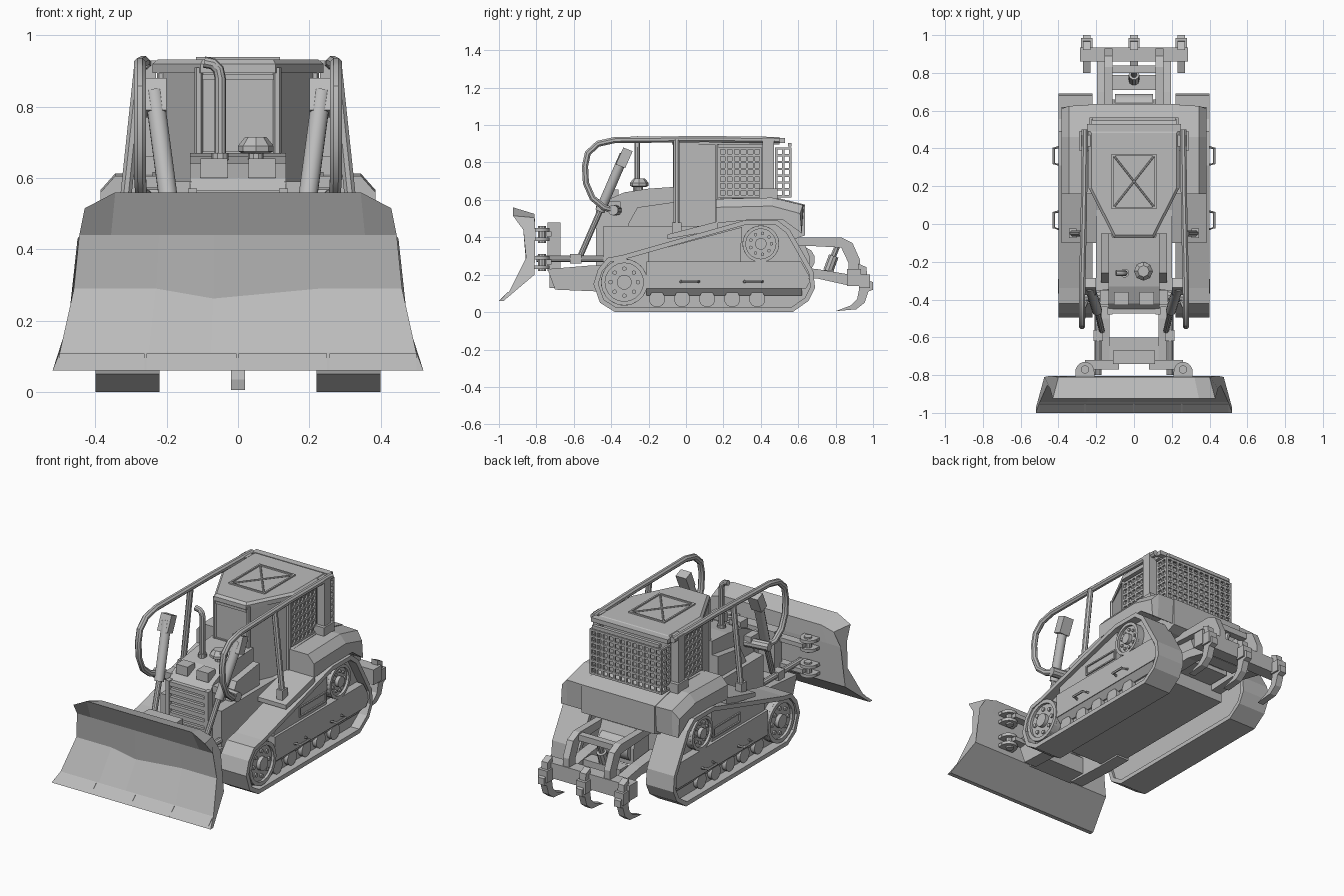
import bpy, bmesh, math
from mathutils import Vector

if "Cube" in bpy.data.objects:
    bpy.data.objects.remove(bpy.data.objects["Cube"])

grey = bpy.data.materials.new("plain_grey")
grey.diffuse_color = (0.5, 0.5, 0.5, 1)
grey.use_nodes = True
grey.node_tree.nodes["Principled BSDF"].inputs["Base Color"].default_value = grey.diffuse_color


def finish(name, bm, mirror=False, smooth=False):
    bmesh.ops.recalc_face_normals(bm, faces=bm.faces)
    if mirror:
        new = bmesh.ops.duplicate(bm, geom=bm.verts[:] + bm.edges[:] + bm.faces[:])["geom"]
        for v in (g for g in new if isinstance(g, bmesh.types.BMVert)):
            v.co.x *= -1
        bmesh.ops.reverse_faces(bm, faces=[g for g in new if isinstance(g, bmesh.types.BMFace)])
    me = bpy.data.meshes.new(name)
    bm.to_mesh(me)
    bm.free()
    me.materials.append(grey)
    ob = bpy.data.objects.new(name, me)
    bpy.context.collection.objects.link(ob)
    if smooth:
        bpy.ops.object.select_all(action='DESELECT')
        ob.select_set(True)
        bpy.context.view_layer.objects.active = ob
        bpy.ops.object.shade_smooth_by_angle(angle=math.radians(35))
    return ob


def add_loft(bm, rings, closed=False):
    vs = [[bm.verts.new(p) for p in r] for r in rings]
    n = len(vs[0])
    pairs = list(zip(vs, vs[1:])) + ([(vs[-1], vs[0])] if closed else [])
    for a, b in pairs:
        for i in range(n):
            j = (i + 1) % n
            bm.faces.new((a[i], a[j], b[j], b[i]))
    if not closed:
        bm.faces.new(vs[0])
        bm.faces.new(vs[-1])


def loft(name, rings, mirror=False):
    bm = bmesh.new()
    add_loft(bm, rings)
    return finish(name, bm, mirror)


def prism(name, yz, x0, x1, mirror=False):
    return loft(name, [[(x, y, z) for y, z in yz] for x in (x0, x1)], mirror)


def boxes(name, dims, mirror=False):
    bm = bmesh.new()
    for x0, x1, y0, y1, z0, z1 in dims:
        add_loft(bm, [[(x0, y0, z), (x1, y0, z), (x1, y1, z), (x0, y1, z)] for z in (z0, z1)])
    return finish(name, bm, mirror)


def tubes(name, paths, r, mirror=False, n=10, smooth=True):
    """Round bars swept along each list of points."""
    bm = bmesh.new()
    for path in paths:
        P = [Vector(p) for p in path]
        rings = []
        for i, p in enumerate(P):
            t = (P[min(i + 1, len(P) - 1)] - P[max(i - 1, 0)]).normalized()
            up = Vector((1, 0, 0)) if abs(t.x) < 0.8 else Vector((0, 0, 1))
            u = t.cross(up).normalized()
            w = t.cross(u)
            rings.append([p + r * (math.cos(a) * u + math.sin(a) * w)
                          for a in (2 * math.pi * (k + 0.5) / n for k in range(n))])
        add_loft(bm, rings)
    return finish(name, bm, mirror, smooth)


def inset(poly, d):
    """Move the edges of a counter-clockwise polygon inward by d."""
    out = []
    for i, p in enumerate(poly):
        p = Vector(p)
        a = (p - Vector(poly[i - 1])).normalized()
        b = (Vector(poly[(i + 1) % len(poly)]) - p).normalized()
        na, nb = Vector((-a.y, a.x)), Vector((-b.y, b.x))
        out.append(tuple(p + (na + nb) * d / (1 + na.dot(nb))))
    return out


# Blade: (y, z, half width, extra height away from the ends, dip at the middle)
profile = [(-.925, .515, .43, .045, 0), (-.87, .44, .445, 0, 0), (-.855, .29, .46, 0, .028), (-.945, .11, .50, 0, 0),
           (-1, .06, .52, 0, 0), (-.975, .06, .52, 0, 0), (-.81, .2, .475, 0, 0), (-.805, .43, .45, 0, 0),
           (-.81, .505, .40, .02, 0)]
loft("blade", [[(s * w, y, z + (h if abs(s) < 1 else 0) - (d if abs(s) < .3 else 0)) for y, z, w, h, d in profile]
               for s in (-1, -.8, -.5, -.15, .5, .8, 1)])
edge = [(-.953, .108), (-1, .06), (-.98, .06), (-.945, .10)]
for i, (a, b) in enumerate([(-.5, -.262), (-.256, -.004), (.002, .25), (.256, .5)]):
    prism(f"cutting_edge_{i + 1}", edge, a, b)
# Blade lugs, push frame and mast
lug_z = [z + o for z in (.41, .26) for o in (-.03, .022)]
boxes("blade_lugs", [(.21, .31, -.81, -.78, z, z + .018) for z in lug_z], True)
tubes("lug_ends", [[(.26, -.78, z), (.26, -.78, z + .018)] for z in lug_z], .05, True, 16)
tubes("lug_pins", [[(.26, -.77, z - .04), (.26, -.77, z + .05)] for z in (.41, .26)], .022, True)
boxes("mast", [(-.11, .11, -.74, -.67, .22, .48)])
boxes("mast_links", [(.08, .26, -.77, -.72, .405, .43), (.08, .26, -.77, -.72, .255, .28)], True)
prism("push_frame_arm", [(-.74, .23), (-.70, .12), (-.46, .11), (-.3, .11), (-.3, .24), (-.5, .25)], .13, .21, True)
boxes("push_frame_cross", [(-.15, .15, -.73, -.60, .13, .23)])
tubes("push_rods", [[(.19, -.8, .285), (.19, -.44, .285)]], .018, True)
boxes("push_rod_collars", [(.165, .215, -.62, -.56, .26, .31)], True)

# Track belts
outline = [(-.38, 0), (.57, 0), (.655, .06), (.69, .13), (.68, .22), (.555, .44), (.49, .49), (.31, .49),
           (-.34, .305), (-.42, .29), (-.47, .23), (-.495, .15), (-.46, .05)]
inner = inset(outline, .025)
bm = bmesh.new()
add_loft(bm, [[(x, y, z) for y, z in p] for x, p in
              ((.22, outline), (.40, outline), (.40, inner), (.22, inner))], closed=True)
finish("track_belt", bm, True)
prism("track_core", inset(outline, .024), .235, .345, True)
frame = [(-.21, .125), (.64, .125), (.662, .16), (.655, .2), (.615, .27), (-.21, .27)]
prism("track_frame", frame, .24, .39, True)
loft("track_frame_skirt", [[(.24, y, .13), (.39, y, .13), (.355, y, .088), (.24, y, .088)] for y in (-.21, .62)], True)
prism("track_upper_cover", [(-.2, .27), (.29, .27), (.3, .455), (-.2, .32)], .24, .375, True)
boxes("cover_window_frame", [(.37, .383, .035, .285, .29, .298), (.37, .383, .035, .285, .342, .35),
                             (.37, .383, .035, .043, .29, .35), (.37, .383, .277, .285, .29, .35)], True)


def wheel(name, y, z, r, x1, bolts):
    tubes(name, [[(.3, y, z), (x1, y, z)]], r, True, 20)
    bm = bmesh.new()
    c = [(math.cos(2 * math.pi * k / 20), math.sin(2 * math.pi * k / 20)) for k in range(20)]
    add_loft(bm, [[(x, y + q * r * u, z + q * r * v) for u, v in c]
                  for x, q in ((x1 - .01, 1), (x1 + .015, 1), (x1 + .015, .82), (x1 - .01, .82))], closed=True)
    finish(name + "_rim", bm, True)
    tubes(name + "_hub", [[(x1 - .01, y, z), (x1 + .022, y, z)]], r * .32, True, 12)
    ring = [(y + .58 * r * math.cos(a), z + .58 * r * math.sin(a)) for a in
            (2 * math.pi * k / bolts for k in range(bolts))]
    tubes(name + "_bolts", [[(x1 - .01, a, b), (x1 + .01, a, b)] for a, b in ring], r * .1, True, 6, False)


wheel("idler_wheel", -.33, .16, .125, .38, 8)
wheel("drive_sprocket", .40, .365, .098, .375, 9)
tubes("rollers", [[(.3, -.155 + .134 * i, .07), (.37, -.155 + .134 * i, .07)] for i in range(5)], .044, True, 12)
tubes("step_handles", [[(.385, y, .163), (.425, y + .01, .163), (.425, y + .09, .163), (.385, y + .1, .163)]
                       for y in (-.03, .31)], .008, True, 6, False)

# Hull, hood and radiator grille
boxes("chassis", [(-.2, .2, -.44, .52, .12, .46)])
prism("hood", [(-.46, .2), (-.455, .56), (-.42, .60), (-.33, .64), (-.2, .66), (-.05, .67), (-.05, .2)], -.135, .135)
prism("hood_side", [(-.31, .28), (-.31, .47), (-.26, .56), (-.05, .59), (-.05, .28)], .13, .175, True)
boxes("grille_slats", [(-.115, .115, -.475, -.45, .27 + .045 * i, .295 + .045 * i) for i in range(7)])
boxes("grille_frame", [(.115, .14, -.48, -.44, .2, .57)], True)
boxes("headlights", [(.03, .105, -.43, -.36, .60, .655)], True)
prism("platform", [(-.1, .39), (-.1, .415), (.17, .485), (.17, .44)], .17, .385, True)
# Exhaust and air cleaner
tubes("exhaust_pipe", [[(-.05, -.26, .63), (-.05, -.26, .88), (-.055, -.26, .905), (-.07, -.26, .92), (-.095, -.26, .925)]], .016)
tubes("exhaust_base", [[(-.05, -.26, .63), (-.05, -.26, .67)]], .024)
tubes("air_cleaner_stem", [[(.05, -.25, .63), (.05, -.25, .69)]], .022)
c8 = [(math.cos(math.pi * k / 4), math.sin(math.pi * k / 4)) for k in range(8)]
loft("air_cleaner_cap", [[(.05 + r * u, -.25 + r * v, z) for u, v in c8]
                         for r, z in ((.035, .668), (.05, .675), (.05, .69), (.03, .715))])

# Cab and roof
plan = [(-.215, .47), (.215, .47), (.215, .165), (.11, -.06), (-.11, -.06), (-.215, .165)]
loft("cab", [[(x, y, z) for x, y in plan] for z in (.45, .91)])
tubes("cab_pillars", [[(.11, -.06, .47), (.11, -.06, .91)], [(.215, .165, .47), (.215, .165, .91)]], .012, True, 6, False)
boxes("windscreen_frame", [(-.1, .1, -.068, -.055, .66, .675), (-.1, .1, -.068, -.055, .875, .89)])
roof = [(-.24, .50), (.24, .50), (.24, .19), (.105, -.075), (-.105, -.075), (-.24, .19)]
loft("roof", [[(x * s, .2 + (y - .2) * s, z) for x, y in roof] for s, z in ((1, .895), (1, .92), (.94, .932))])
boxes("roof_hatch_frame", [(-.118, .118, .08, .09, .93, .94), (-.118, .118, .36, .37, .93, .94),
                           (-.118, -.108, .08, .37, .93, .94), (.108, .118, .08, .37, .93, .94)])
tubes("roof_hatch_cross", [[(s * .11, .085, .934), (-s * .11, .365, .934)] for s in (-1, 1)], .005, n=6, smooth=False)
boxes("roof_rear_rack", [(-.25, .25, .49, .53, .905, .93), (-.22, .22, .545, .565, .885, .905)])
boxes("rear_post", [(.23, .28, .41, .47, .6, .93), (.22, .29, .39, .49, .59, .66)], True)

# Guard screens: side window screens, wrapped rear cage
t = .006
cols = [.178 + .222 * i / 6 for i in range(7)]
rows = [.62 + .255 * i / 7 for i in range(8)]
boxes("side_screen", [(.218, .23, y - t, y + t, .615, .88) for y in cols]
      + [(.218, .23, .17, .405, z - t, z + t) for z in rows], True)
boxes("rear_screen", [(x - t, x + t, .553, .565, .615, .88) for x in (-.23 + .46 * i / 12 for i in range(13))]
      + [(-.235, .235, .553, .565, z - t, z + t) for z in rows])
boxes("rear_screen_sides", [(.224, .236, y - t, y + t, .615, .88) for y in (.482, .52, .558)]
      + [(.224, .236, .475, .565, z - t, z + t) for z in rows], True)

# Rear tank and fenders
prism("rear_tank", [(.16, .4), (.16, .605), (.46, .618), (.635, .575), (.635, .41), (.58, .39)], -.24, .24)
low = [(.16, .475), (.33, .492), (.52, .492), (.62, .42)]
loft("fender", [[(x, y, z) for y, z in low + [(e, .572 - d), (.46, .612 - d), (.16, .605 - d)]]
                for x, d, e in ((.2, 0, .632), (.345, 0, .625), (.385, .045, .61))], True)

# Sweep bars with struts
tubes("sweep_bar", [[(.26, .5, .92), (.265, .1, .925), (.275, -.38, .92), (.275, -.47, .90), (.275, -.525, .85),
                     (.275, -.54, .78), (.275, -.535, .69), (.275, -.5, .61), (.272, -.44, .56), (.25, -.39, .545)]],
      .018, True, 8)
tubes("sweep_bar_trunnion", [[(.13, -.37, .545), (.275, -.39, .545)]], .028, True, 10)
tubes("sweep_strut", [[(.275, -.05, .92), (.325, -.05, .45)]], .017, True, 8)
boxes("sweep_strut_foot", [(.305, .345, -.075, -.025, .42, .48)], True)

# Blade lift cylinders
top, mid, end = (.235, -.33, .84), (.195, -.46, .54), (.17, -.565, .30)
tubes("lift_barrel", [[top, mid]], .027, True, 12)
tubes("lift_rod", [[mid, end]], .016, True, 10)
prism("lift_head", [(-.375, .79), (-.335, .88), (-.285, .86), (-.325, .77)], .2, .268, True)
boxes("lift_mount", [(.13, .18, -.43, -.35, .55, .59)], True)

# Ripper: arms, lower links, cylinder, cross beam and claws
prism("ripper_arm", [(.54, .36), (.54, .40), (.83, .40), (.89, .37), (.93, .28), (.93, .16), (.87, .15),
                     (.87, .26), (.83, .345)], .115, .155, True)
prism("ripper_lower_link", [(.5, .17), (.5, .25), (.7, .23), (.88, .2), (.88, .14), (.7, .18)], .13, .195, True)
prism("ripper_bracket", [(.48, .2), (.48, .4), (.62, .4), (.66, .3), (.66, .2)], -.12, .12)
tubes("final_housing", [[(-.1, .62, .28), (.1, .62, .28)]], .07, n=12)
boxes("ripper_cylinder_cross", [(-.12, .12, .71, .79, .19, .225), (-.13, .13, .8, .84, .355, .39)])
tubes("ripper_cylinder", [[(0, .76, .22), (0, .79, .30)]], .028, n=10)
tubes("ripper_cylinder_rod", [[(0, .78, .28), (0, .82, .38)]], .016, n=8)
boxes("ripper_cross_beam", [(-.285, .285, .86, .935, .14, .23)])
claw = [(.92, .26), (.965, .24), (.97, .17), (1, .16), (1, .12), (.975, .11), (.955, .05), (.91, .015),
        (.80, .005), (.88, .035), (.915, .07), (.925, .12)]
for name, x in (("left", -.25), ("middle", 0), ("right", .25)):
    prism("ripper_claw_" + name, claw, x - .02, x + .02)
    boxes("claw_socket_" + name, [(x - .03, x + .03, .925, .985, .13, .2)])
